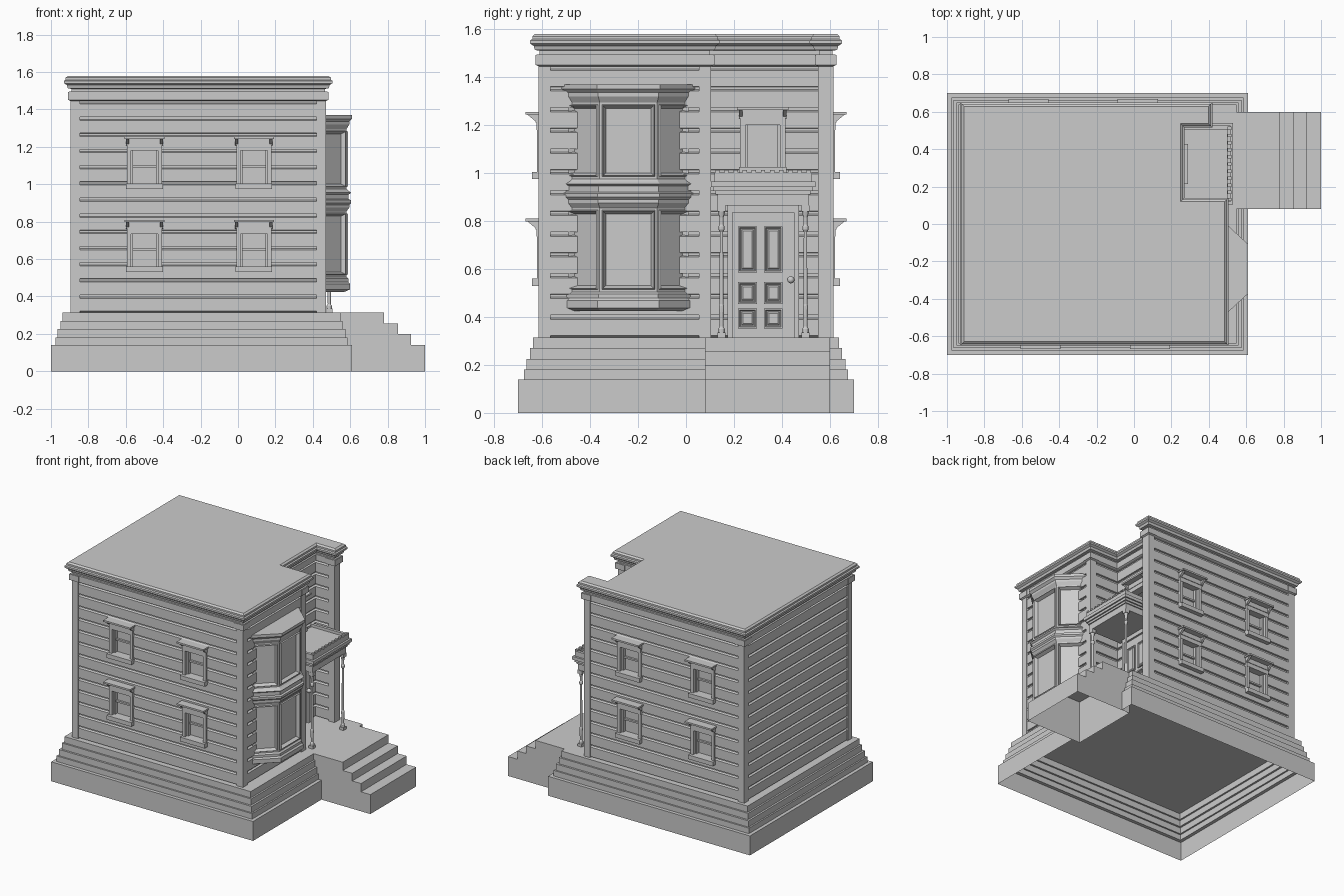
import bpy, bmesh, math
from mathutils import Matrix, Vector

if "Cube" in bpy.data.objects:
    bpy.data.objects.remove(bpy.data.objects["Cube"])


def make(name, bm, loc=(0, 0, 0), rot=0.0, fix=True):
    if fix:
        bmesh.ops.recalc_face_normals(bm, faces=bm.faces[:])
    me = bpy.data.meshes.new(name)
    bm.to_mesh(me)
    bm.free()
    ob = bpy.data.objects.new(name, me)
    bpy.context.collection.objects.link(ob)
    ob.location, ob.rotation_euler = loc, (0, 0, rot)
    return ob


def box(bm, lo, hi):
    c = [(a + b) / 2 for a, b in zip(lo, hi)]
    s = [abs(b - a) for a, b in zip(lo, hi)]
    bmesh.ops.create_cube(bm, size=1, matrix=Matrix.Translation(c) @ Matrix.Diagonal((*s, 1)))


def loft(bm, rings, closed=True, caps=(True, True)):
    vs = [[bm.verts.new(p) for p in r] for r in rings]
    n = len(vs[0])
    bands = []
    for a, b in zip(vs, vs[1:]):
        bands.append([bm.faces.new((a[i], a[(i + 1) % n], b[(i + 1) % n], b[i]))
                      for i in range(n if closed else n - 1)])
    if caps[0]:
        bm.faces.new(vs[0][::-1])
    if caps[1]:
        bm.faces.new(vs[-1])
    return bands


def offset(poly, o):
    # offset a right-angled counter-clockwise outline outward
    out = []
    for i, p in enumerate(poly):
        p, a, b = Vector(p), Vector(poly[i - 1]), Vector(poly[(i + 1) % len(poly)])
        d1, d2 = (p - a).normalized(), (b - p).normalized()
        out.append((p.x + o * (d1.y + d2.y), p.y - o * (d1.x + d2.x)))
    return out


FLOOR, EAVE = 0.315, 1.445
PLAN = [(-.895, -.615), (.47, -.615), (.47, .105), (.235, .105),
        (.235, .55), (.385, .55), (.385, .615), (-.895, .615)]

# stepped foundation shell, open below and behind the stairs
bm = bmesh.new()
rings, z0 = [], 0.0
for inset, z1 in [(0, .14), (.025, .18), (.036, .225), (.05, .27), (.062, FLOOR)]:
    x0, x1, y = -1 + inset, .61 - inset, .7 - inset
    for z in (z0, z1):
        rings.append([(x1, .08, z), (x1, -y, z), (x0, -y, z), (x0, y, z), (x1, y, z), (x1, .6, z)])
    z0 = z1
loft(bm, rings, closed=False, caps=(False, True))
make("foundation", bm)

# entrance stairs shell
bm = bmesh.new()
prof = [(.545, FLOOR)]
for x, z, zn in [(.78, FLOOR, .255), (.855, .255, .2), (.925, .2, .14), (1.0, .14, 0)]:
    prof += [(x, z), (x, zn)]
loft(bm, [[(x, y, z) for x, z in prof + [(.545, 0)]] for y in (.08, .6)])
bm.faces.ensure_lookup_table()
under = [f for f in bm.faces if all(v.co.z < .001 for v in f.verts)]
bmesh.ops.delete(bm, geom=under, context='FACES_ONLY')
make("stairs", bm)

# windows: (centre x, centre y, sill z, rotation, pane)
WINDOWS = [(x, -.597, z, 0, True) for x in (-.5, .085) for z in (.53, .975)]
WINDOWS += [(x, .597, z, math.pi, True) for x in (-.565, .02) for z in (.53, .975)]
WINDOWS += [(.217, .32, .995, math.pi / 2, False)]

bm = bmesh.new()
for x, y, z, r, _ in WINDOWS:
    m = Matrix.Translation((x, y, z + .12)) @ Matrix.Rotation(r, 4, 'Z') @ Matrix.Diagonal((.15, .12, .18, 1))
    bmesh.ops.create_cube(bm, size=1, matrix=m)
cutter = make("window_cutter", bm)
cutter.hide_render = True
cutter.display_type = 'WIRE'

# clapboard walls, one per edge of the plan
wall_plan = offset(PLAN, -.018)
H = .0865
prof = [(.02, FLOOR), (0, FLOOR)]
for i in range(13):
    z = .322 + i * H
    prof += [(-.013, z), (-.013, z + .068), (0, z + .074), (0, z + H - .001)]
prof += [(.02, prof[-1][1])]
for i, a in enumerate(wall_plan):
    if i == 5:
        continue
    a, b = Vector(a), Vector(wall_plan[(i + 1) % 8])
    d = b - a
    bm = bmesh.new()
    loft(bm, [[(u, y, z) for y, z in prof] for u in (0, d.length)])
    wall = make("siding_wall", bm, (a.x, a.y, 0), math.atan2(d.y, d.x))
    if i in (0, 3, 6):
        mod = wall.modifiers.new("openings", 'BOOLEAN')
        mod.object, mod.operation, mod.solver = cutter, 'DIFFERENCE', 'EXACT'

# corner boards with frieze blocks
bm = bmesh.new()
for lo, hi in [((-.895, -.615), (-.845, -.565)), ((.42, -.615), (.47, -.565)), ((.42, .055), (.47, .105)),
               ((.335, .55), (.385, .615)), ((-.895, .565), (-.845, .615))]:
    box(bm, (*lo, FLOOR), (*hi, EAVE))
    box(bm, (lo[0] - .013, lo[1] - .013, 1.45), (hi[0] + .013, hi[1] + .013, 1.492))
make("corner_boards", bm)

# roof slab with frieze and stepped cornice
bm = bmesh.new()
prof = [(0, EAVE), (.009, 1.45), (.009, 1.495), (-.004, 1.495), (-.004, 1.51), (.015, 1.513), (.02, 1.53),
        (.035, 1.54), (.035, 1.553), (.026, 1.558), (.026, 1.57), (.014, 1.58)]
loft(bm, [[(x, y, z) for x, y in offset(PLAN, o)] for o, z in prof])
make("roof_cornice", bm)

# window frames with sill, sash bars, hood and brackets
for x, y, z, r, pane in WINDOWS:
    bm = bmesh.new()
    for s in (-1, 1):
        box(bm, (s * .072, -.024, .02), (s * .094, .03, .23))
        box(bm, (s * .062, .0, .03), (s * .075, .03, .21))
        tri = [(-.02, .27), (-.066, .27), (-.02, .232)]
        loft(bm, [[(u, a, b) for a, b in tri] for u in (s * .084, s * .1)])
    box(bm, (-.098, -.045, 0), (.098, .03, .03))
    box(bm, (-.094, -.026, .205), (.094, .03, .235))
    box(bm, (-.098, -.03, .235), (.098, 0, .27))
    box(bm, (-.107, -.072, .268), (.107, 0, .28))
    if pane:
        box(bm, (-.075, .01, .115), (.075, .03, .127))
        box(bm, (-.085, .024, .02), (.085, .032, .22))
    make("window", bm, (x, y, z), r)

# two-storey bay with recessed panes
bm = bmesh.new()
prof = [(-.01, .425), (.02, .438), (.02, .468), (.01, .478), (.01, .495), (0, .505), (0, .855), (.015, .875),
        (.015, .89), (.025, .9), (.025, .915), (.012, .92), (.012, .945), (.025, .955), (.01, .965), (0, .975),
        (0, 1.295), (.015, 1.32), (.015, 1.335), (.03, 1.35), (.03, 1.37)]
bands = loft(bm, [[(.445, -.24 - .255 - o, z), (.58 + o, -.24 - .12 - .4 * o, z),
                   (.58 + o, -.24 + .12 + .4 * o, z), (.445, -.24 + .255 + o, z)] for o, z in prof])
bmesh.ops.recalc_face_normals(bm, faces=bm.faces[:])
panes = bands[5][:3] + bands[15][:3]
for t, d in [(.014, 0), (.006, .008), (.016, -.024)]:
    bmesh.ops.inset_individual(bm, faces=panes, thickness=t, depth=d)
make("bay_window", bm, fix=False)

# porch roof: beam, mouldings, low rail and dentils
bm = bmesh.new()
for o, z0, z1 in [(0, .865, .91), (.008, .91, .925), (.018, .925, .942), (.028, .942, .965), (.014, .965, .982)]:
    box(bm, (.215, .132 - o, z0), (.502 + o, .512 + o, z1))
for lo, hi in [((.215, .118), (.516, .138)), ((.215, .506), (.516, .526)), ((.496, .118), (.516, .526))]:
    box(bm, (*lo, .98), (*hi, 1.002))
for i in range(11):
    y = .122 + i * .038
    box(bm, (.5, y, 1.0), (.52, y + .018, 1.012))
make("porch_roof", bm)

# turned porch posts
for y in (.148, .498):
    bm = bmesh.new()
    box(bm, (-.016, -.016, 0), (.016, .016, .02))
    box(bm, (-.017, -.017, .525), (.017, .017, .55))
    prof = [(.014, .02), (.014, .035), (.008, .045), (.011, .12), (.011, .13), (.008, .14), (.007, .44),
            (.013, .45), (.013, .462), (.008, .47), (.009, .5), (.015, .525)]
    loft(bm, [[(r * math.cos(k * math.pi / 6), r * math.sin(k * math.pi / 6), z) for k in range(12)]
              for r, z in prof])
    make("porch_post", bm, (.488, y, FLOOR))

# panelled door with frame
bm = bmesh.new()
box(bm, (.2, .19, FLOOR), (.236, .455, .855))
for y in (.172, .45):
    box(bm, (.2, y, FLOOR), (.25, y + .022, .865))
box(bm, (.2, .172, .835), (.25, .472, .868))
box(bm, (.236, .2, .557), (.242, .445, .566))
for y in (.217, .325):
    for z0, z1 in [(.352, .435), (.455, .545), (.585, .778)]:
        w = .078
        rect = [(y, z0), (y + w, z0), (y + w, z1), (y, z1)]
        cy, cz = y + w / 2, (z0 + z1) / 2
        shrink = lambda k: [(a + math.copysign(k, cy - a), b + math.copysign(k, cz - b)) for a, b in rect]
        loft(bm, [[(x, a, b) for a, b in shrink(k)]
                  for x, k in [(.235, 0), (.244, 0), (.244, .006), (.237, .01), (.237, .014), (.242, .02)]])
make("door", bm)

# door knob
bm = bmesh.new()
bmesh.ops.create_uvsphere(bm, u_segments=16, v_segments=10, radius=.015, matrix=Matrix.Translation((.262, .437, .555)))
for f in bm.faces:
    f.smooth = True
box(bm, (.236, .431, .549), (.255, .443, .561))
make("door_knob", bm)
